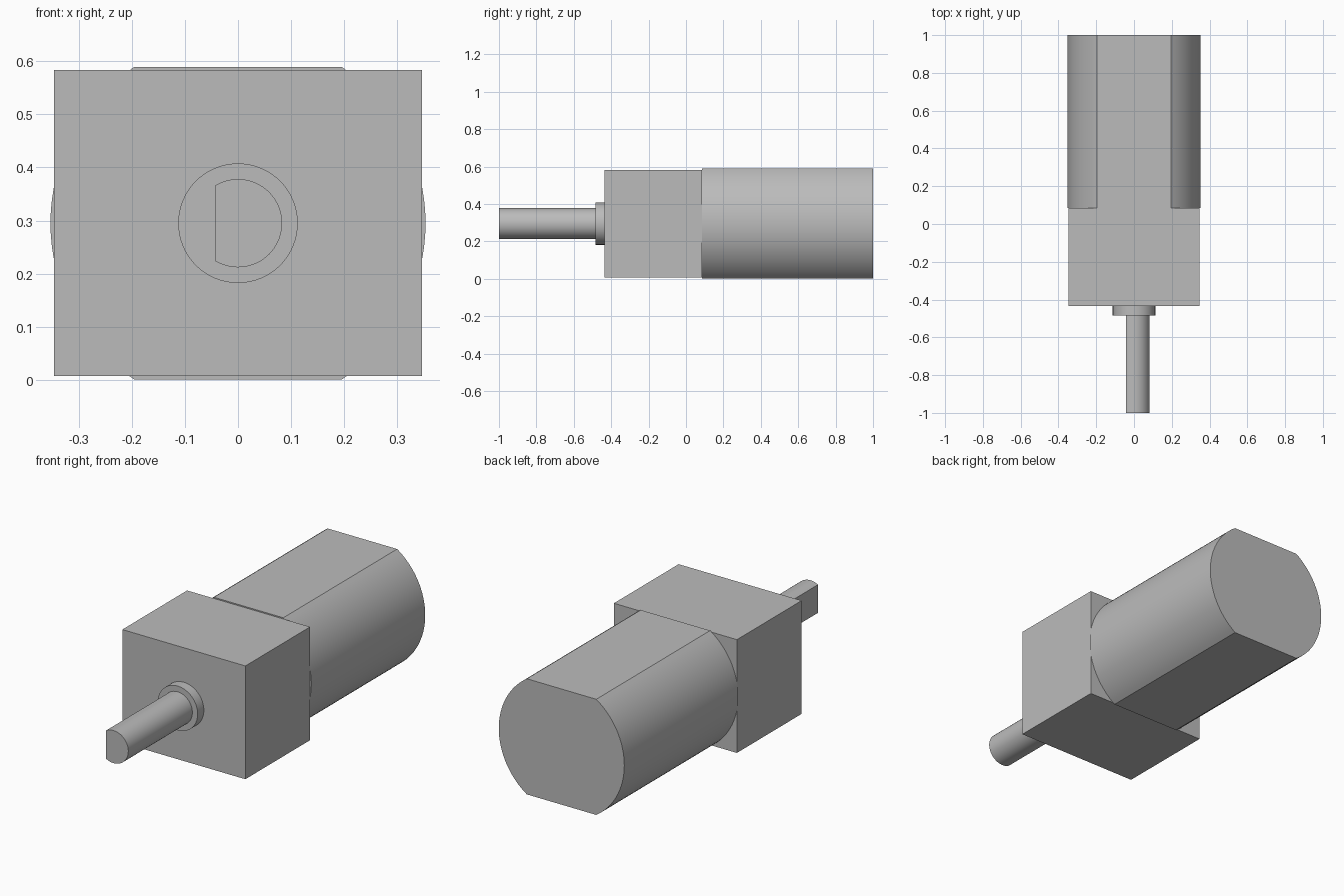
import bpy
import bmesh
from math import acos, asin, cos, sin, pi, radians

cube = bpy.data.objects.get("Cube")
if cube:
    bpy.data.objects.remove(cube, do_unlink=True)

AXIS_Z = 0.295

metal = bpy.data.materials.new("grey metal")
metal.use_nodes = True
grey = (0.5, 0.5, 0.5, 1)
metal.diffuse_color = grey
metal.node_tree.nodes["Principled BSDF"].inputs["Base Color"].default_value = grey


def arc(radius, start, end, steps):
    angles = [start + (end - start) * i / steps for i in range(steps + 1)]
    return [(radius * cos(a), radius * sin(a)) for a in angles]


def extrude_profile(name, profile, y_front, y_back):
    """Extrude an (x, z) outline around the shaft axis along y."""
    bm = bmesh.new()
    verts = [bm.verts.new((x, y_front, AXIS_Z + z)) for x, z in profile]
    face = bm.faces.new(verts)
    result = bmesh.ops.extrude_face_region(bm, geom=[face])
    moved = [g for g in result["geom"] if isinstance(g, bmesh.types.BMVert)]
    bmesh.ops.translate(bm, verts=moved, vec=(0, y_back - y_front, 0))
    bmesh.ops.recalc_face_normals(bm, faces=bm.faces)
    mesh = bpy.data.meshes.new(name)
    bm.to_mesh(mesh)
    bm.free()
    mesh.materials.append(metal)
    obj = bpy.data.objects.new(name, mesh)
    bpy.context.collection.objects.link(obj)
    bpy.ops.object.select_all(action="DESELECT")
    obj.select_set(True)
    bpy.context.view_layer.objects.active = obj
    bpy.ops.object.shade_smooth_by_angle(angle=radians(25))


# Motor can: round sides with flats on top and bottom
can_radius, can_half = 0.353, 0.294
a = asin(can_half / can_radius)
can = arc(can_radius, -a, a, 32) + arc(can_radius, pi - a, pi + a, 32)
extrude_profile("motor_can", can, 0.085, 1)

# Gearbox block
w, h = 0.346, 0.288
extrude_profile("gearbox", [(-w, -h), (w, -h), (w, h), (-w, h)], -0.435, 0.085)

# Shaft collar
extrude_profile("shaft_collar", arc(0.1125, 0, 2 * pi, 64)[:-1], -0.485, -0.435)

# Output shaft with one flat on its right side
shaft_radius = 0.083
b = acos(-0.042 / shaft_radius)
extrude_profile("output_shaft", arc(shaft_radius, -b, b, 48), -1, -0.485)
